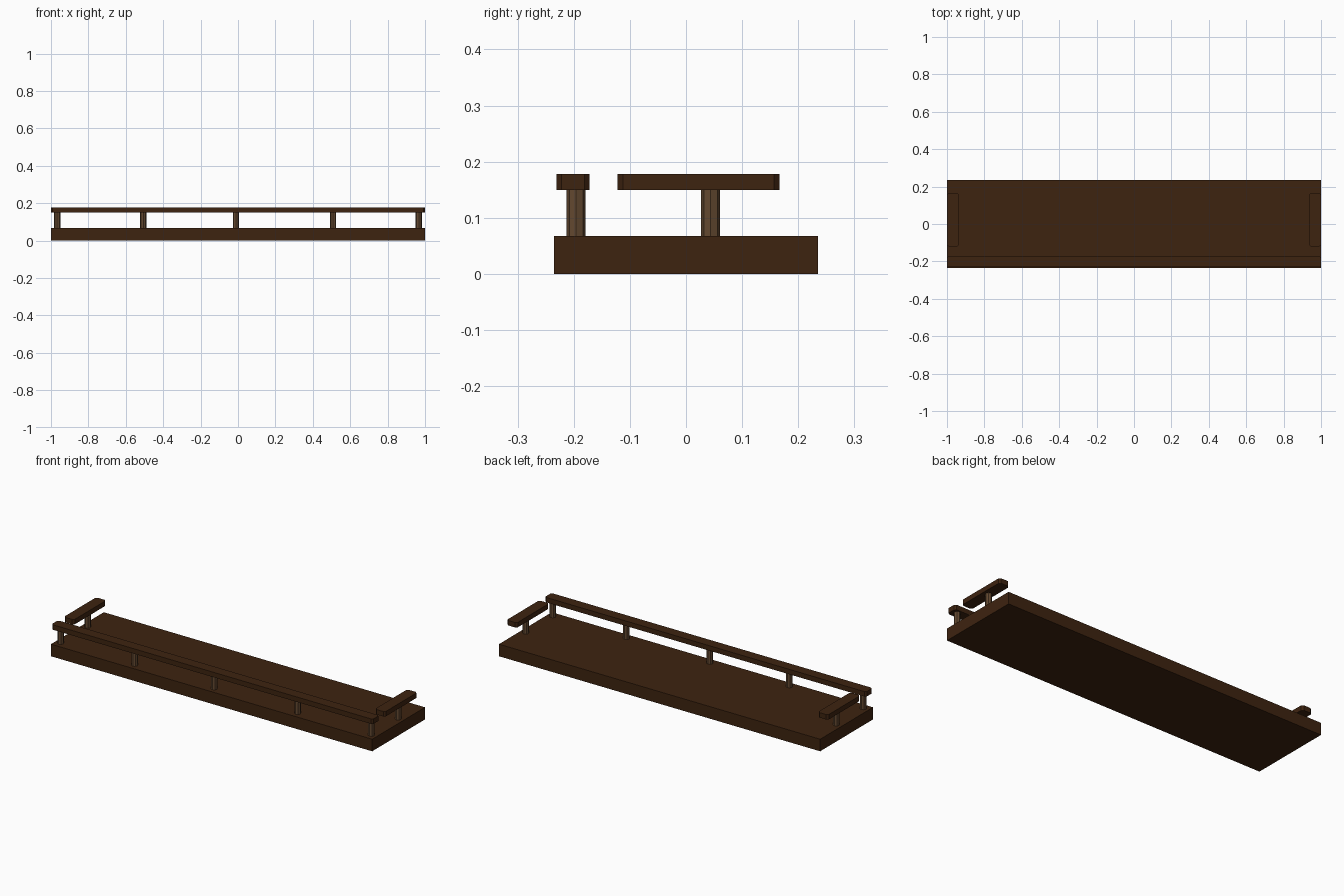
import bpy, bmesh, math

if "Cube" in bpy.data.objects:
    bpy.data.objects.remove(bpy.data.objects["Cube"])

def material(name, col):
    m = bpy.data.materials.new(name)
    m.diffuse_color = (*col, 1)
    m.use_nodes = True
    m.node_tree.nodes["Principled BSDF"].inputs["Base Color"].default_value = m.diffuse_color
    return m

dark = material("dark_brown", (0.048, 0.017, 0.005))
light = material("light_brown", (0.125, 0.066, 0.030))

def finish(bm, name, mat):
    bmesh.ops.recalc_face_normals(bm, faces=bm.faces)
    me = bpy.data.meshes.new(name)
    bm.to_mesh(me)
    bm.free()
    me.materials.append(mat)
    ob = bpy.data.objects.new(name, me)
    bpy.context.collection.objects.link(ob)

def box(name, lo, hi, mat, chamfer=0):
    bm = bmesh.new()
    bmesh.ops.create_cube(bm, size=1)
    for v in bm.verts:
        for i in range(3):
            v.co[i] = hi[i] if v.co[i] > 0 else lo[i]
    if chamfer:
        # cut only the upright corner edges
        up = [e for e in bm.edges if abs(e.verts[0].co.z - e.verts[1].co.z) > 1e-4]
        bmesh.ops.bevel(bm, geom=up, offset=chamfer, segments=1, affect='EDGES')
    finish(bm, name, mat)

def post(name, x, y):
    z0, z1 = 0.066, 0.152
    bm = bmesh.new()
    bmesh.ops.create_cone(bm, cap_ends=True, segments=8, radius1=0.017, radius2=0.017, depth=z1 - z0)
    bmesh.ops.translate(bm, verts=bm.verts, vec=(x, y, (z0 + z1) / 2))
    finish(bm, name, light)

# slab
box("base", (-1, -0.235, 0), (1, 0.235, 0.068), dark)

# front rail with its posts
box("front_rail", (-1, -0.231, 0.15), (1, -0.172, 0.178), dark, 0.009)
for i, x in enumerate((-0.967, -0.506, -0.011, 0.508, 0.967)):
    post(f"front_post_{i + 1}", x, -0.196)

# short side rails, one post each
for s, side in ((-1, "left"), (1, "right")):
    xs = sorted((s * 0.937, s * 1.0))
    box(f"{side}_rail", (xs[0], -0.122, 0.15), (xs[1], 0.167, 0.178), dark, 0.010)
    post(f"{side}_post", s * 0.967, 0.044)
